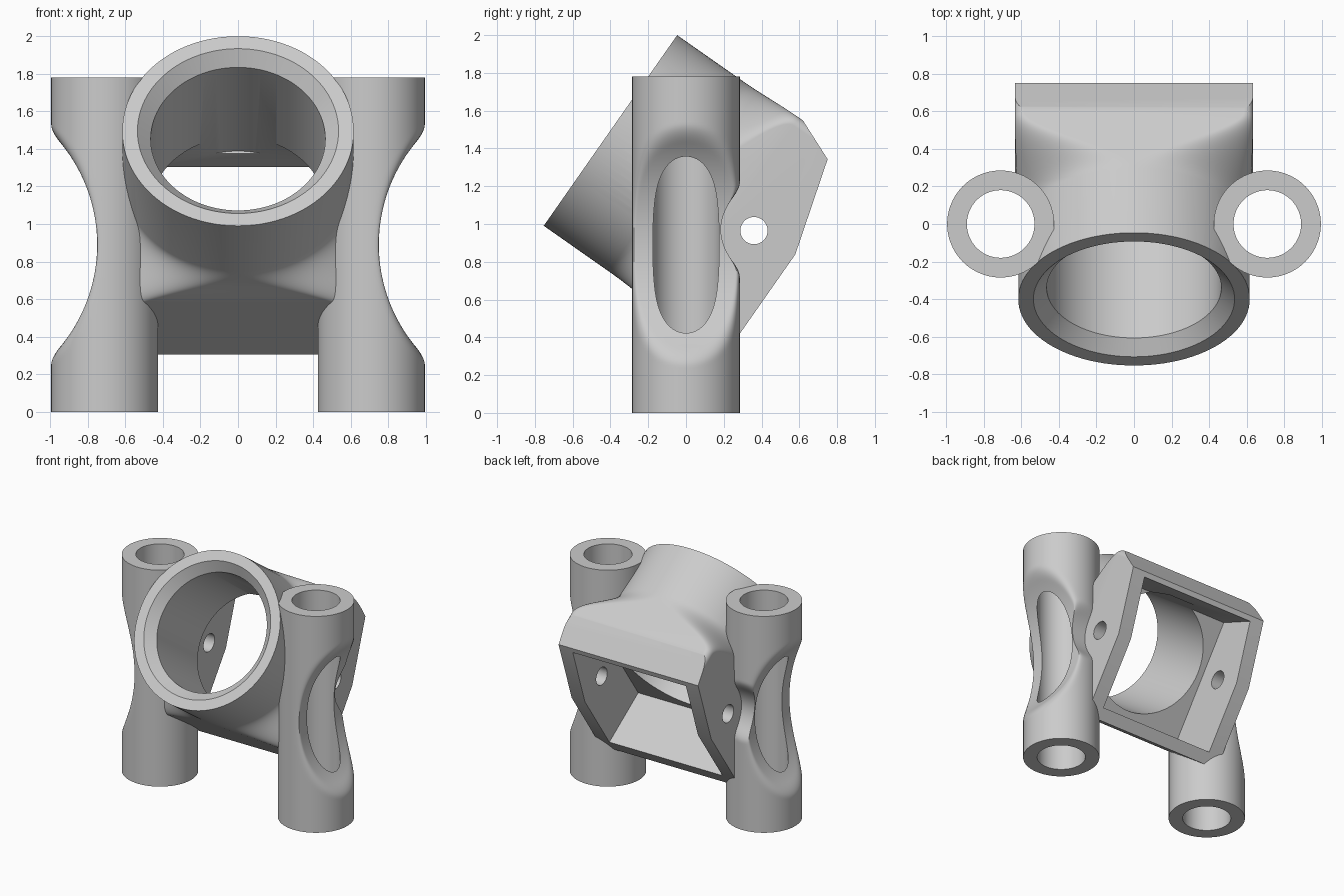
import bpy, bmesh, math
from mathutils import Matrix, Vector

cube = bpy.data.objects.get("Cube")
if cube:
    bpy.data.objects.remove(cube, do_unlink=True)

grey = bpy.data.materials.new("plain_grey")
grey.use_nodes = True
COLOUR = (0.6, 0.6, 0.6, 1)
grey.diffuse_color = COLOUR
grey.node_tree.nodes["Principled BSDF"].inputs["Base Color"].default_value = COLOUR

# Barrel frame: local y runs along the barrel axis, local z across it
TILT = Matrix.Translation((0, -0.40, 1.495)) @ Matrix.Rotation(math.radians(-35), 4, 'X')
UPRIGHT = Matrix.Identity(4)


def loft(name, rings, matrix=UPRIGHT):
    """Closed solid skinned through rings of equal point count."""
    bm = bmesh.new()
    loops = [[bm.verts.new(matrix @ Vector(p)) for p in ring] for ring in rings]
    n = len(loops[0])
    for a, b in zip(loops, loops[1:]):
        for i in range(n):
            j = (i + 1) % n
            bm.faces.new((a[i], a[j], b[j], b[i]))
    bm.faces.new(loops[0][::-1])
    bm.faces.new(loops[-1])
    bmesh.ops.recalc_face_normals(bm, faces=bm.faces)
    mesh = bpy.data.meshes.new(name)
    bm.to_mesh(mesh)
    bm.free()
    mesh.materials.append(grey)
    obj = bpy.data.objects.new(name, mesh)
    bpy.context.collection.objects.link(obj)
    return obj


def combine(target, tool, operation):
    mod = target.modifiers.new(operation.lower(), 'BOOLEAN')
    mod.operation, mod.object, mod.solver = operation, tool, 'EXACT'
    bpy.context.view_layer.objects.active = target
    bpy.ops.object.modifier_apply(modifier=mod.name)
    bpy.data.objects.remove(tool, do_unlink=True)


def circle(r, n=96):
    return [(r * math.cos(2 * math.pi * i / n), r * math.sin(2 * math.pi * i / n)) for i in range(n)]


def rounded_rect(w, h, r, n=24):
    pts = []
    for quarter, (sx, sy) in enumerate(((1, 1), (-1, 1), (-1, -1), (1, -1))):
        for i in range(n + 1):
            a = (quarter + i / n) * math.pi / 2
            pts.append((sx * (w - r) + r * math.cos(a), sy * (h - r) + r * math.sin(a)))
    return pts


def smooth_min(a, b, k):
    h = max(k - abs(a - b), 0) / k
    return min(a, b) - h * h * k / 4


# Barrel: round at the front, blending to a square housing at the back
sections = []
for i in range(31):
    f = i / 30
    blend = f * f * (3 - 2 * f)
    r = 0.612 - 0.562 * blend
    ring = rounded_rect(0.616 + 0.019 * blend, 0.616 + 0.012 * blend, r)
    sections.append([(x, 0.42 + 0.36 * f, t) for x, t in ring])
front = [(x, 0, t) for x, _, t in sections[0]]
back = [(x, 1.3, t) for x, _, t in sections[-1]]
body = loft("bracket_body", [front] + sections + [back], TILT)

# Angled rear faces of the housing
outline = [(-0.1, -0.8), (1.178, -0.8), (1.178, 0.024), (1.029, 0.535), (0.8, 0.63), (0.5, 0.76), (-0.1, 0.76)]
combine(body, loft("rear_trim", [[(x, s, t) for s, t in outline] for x in (-1, 1)], TILT), 'INTERSECT')


# Posts: round columns with an outer waist and a relief beside the side hole
def post(side):
    rings = []
    for i in range(121):
        z = 1.78 * i / 120
        dz = z - 0.89
        waist = 1.6 - math.sqrt(max(0.85 ** 2 - dz * dz, 0))
        relief = 0.185 + 2.2 * (z - 0.97) ** 2
        rings.append([(side * smooth_min(0.71 + x, waist, 0.05), smooth_min(y, relief, 0.04), z)
                      for x, y in circle(0.285)])
    return loft("post", rings)


for side in (-1, 1):
    combine(body, post(side), 'UNION')

# Main bore with a chamfered mouth
bore = [(0.555, -0.02), (0.465, 0.073), (0.465, 0.85)]
combine(body, loft("main_bore", [[(x, s, t) for x, t in circle(r)] for r, s in bore], TILT), 'DIFFERENCE')

# Rectangular pocket behind the bore
pocket = [[(-0.515, s, -0.53), (0.515, s, -0.53), (0.515, s, top), (-0.515, s, top)]
          for s, top in ((0.72, 0.42), (1.19, 0.53))]
combine(body, loft("rear_pocket", pocket, TILT), 'DIFFERENCE')

# Post bores and the cross hole through both side plates
for side in (-1, 1):
    tool = loft("post_bore", [[(side * 0.71 + x, y, z) for x, y in circle(0.18)] for z in (-0.1, 2.1)])
    combine(body, tool, 'DIFFERENCE')
combine(body, loft("cross_hole", [[(x, 0.36 + y, 0.965 + z) for y, z in circle(0.072, 48)] for x in (-1, 1)]),
        'DIFFERENCE')

# Smooth shading with crisp edges
bpy.ops.object.select_all(action='DESELECT')
body.select_set(True)
bpy.context.view_layer.objects.active = body
bpy.ops.object.shade_smooth_by_angle(angle=math.radians(30))
